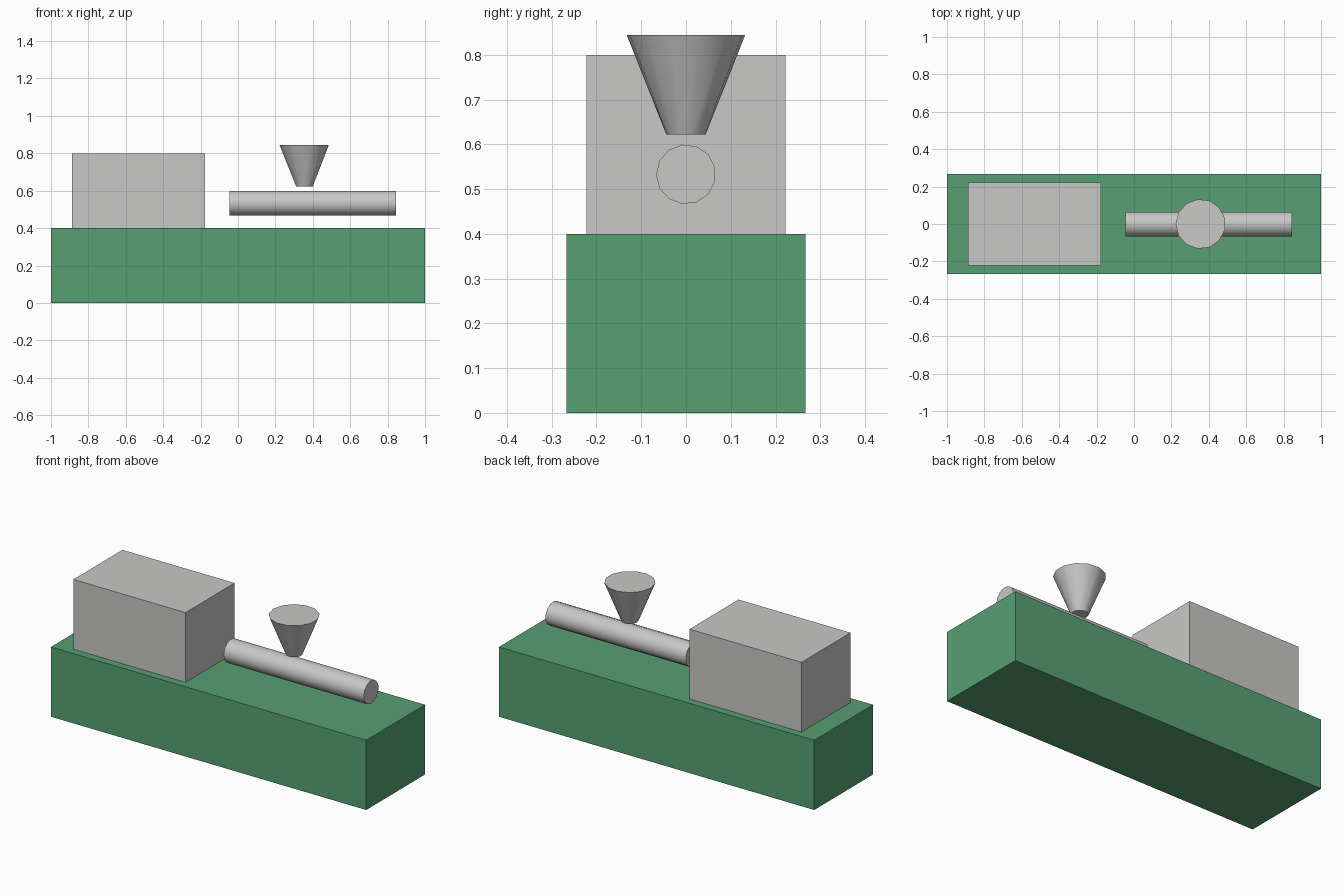
import bpy
import bmesh
from math import cos, sin, pi, radians

default = bpy.data.objects.get("Cube")
if default:
    bpy.data.objects.remove(default, do_unlink=True)


def make_material(name, rgb):
    mat = bpy.data.materials.new(name)
    mat.use_nodes = True
    colour = (*rgb, 1.0)
    mat.diffuse_color = colour
    mat.node_tree.nodes["Principled BSDF"].inputs["Base Color"].default_value = colour
    return mat


def add_object(name, bm, mat, location, rotation=(0, 0, 0)):
    bmesh.ops.recalc_face_normals(bm, faces=bm.faces)
    mesh = bpy.data.meshes.new(name)
    bm.to_mesh(mesh)
    bm.free()
    mesh.materials.append(mat)
    obj = bpy.data.objects.new(name, mesh)
    obj.location = location
    obj.rotation_euler = rotation
    bpy.context.collection.objects.link(obj)
    return obj


def box(name, size, location, mat):
    bm = bmesh.new()
    bmesh.ops.create_cube(bm, size=1)
    bmesh.ops.scale(bm, vec=size, verts=bm.verts)
    return add_object(name, bm, mat, location)


def round_part(name, bottom_radius, top_radius, length, location, mat,
               rotation=(0, 0, 0), sides=13):
    """Capped frustum along its own z, with a corner pointing to -x."""
    bm = bmesh.new()
    rings = []
    for radius, z in ((bottom_radius, -length / 2), (top_radius, length / 2)):
        angles = [pi + 2 * pi * i / sides for i in range(sides)]
        rings.append([bm.verts.new((radius * cos(a), radius * sin(a), z)) for a in angles])
    low, high = rings
    for i in range(sides):
        j = (i + 1) % sides
        bm.faces.new((low[i], low[j], high[j], high[i])).smooth = True
    bm.faces.new(low)
    bm.faces.new(high)
    obj = add_object(name, bm, mat, location, rotation)
    obj.data.set_sharp_from_angle(angle=radians(35))
    return obj


green = make_material("green", (0.095, 0.352, 0.171))
grey = make_material("light grey", (0.578, 0.578, 0.571))

# Base block and the housing standing on it
box("base", (2, 0.533, 0.4), (0, 0, 0.2), green)
box("housing", (0.711, 0.444, 0.4), (-0.533, 0, 0.6), grey)

# Horizontal barrel with the feed hopper floating above it
round_part("barrel", 0.0667, 0.0667, 0.889, (0.4, 0, 0.533), grey,
           rotation=(pi / 2, 0, pi / 2))
round_part("hopper", 0.0444, 0.1333, 0.222, (0.356, 0, 0.733), grey)
